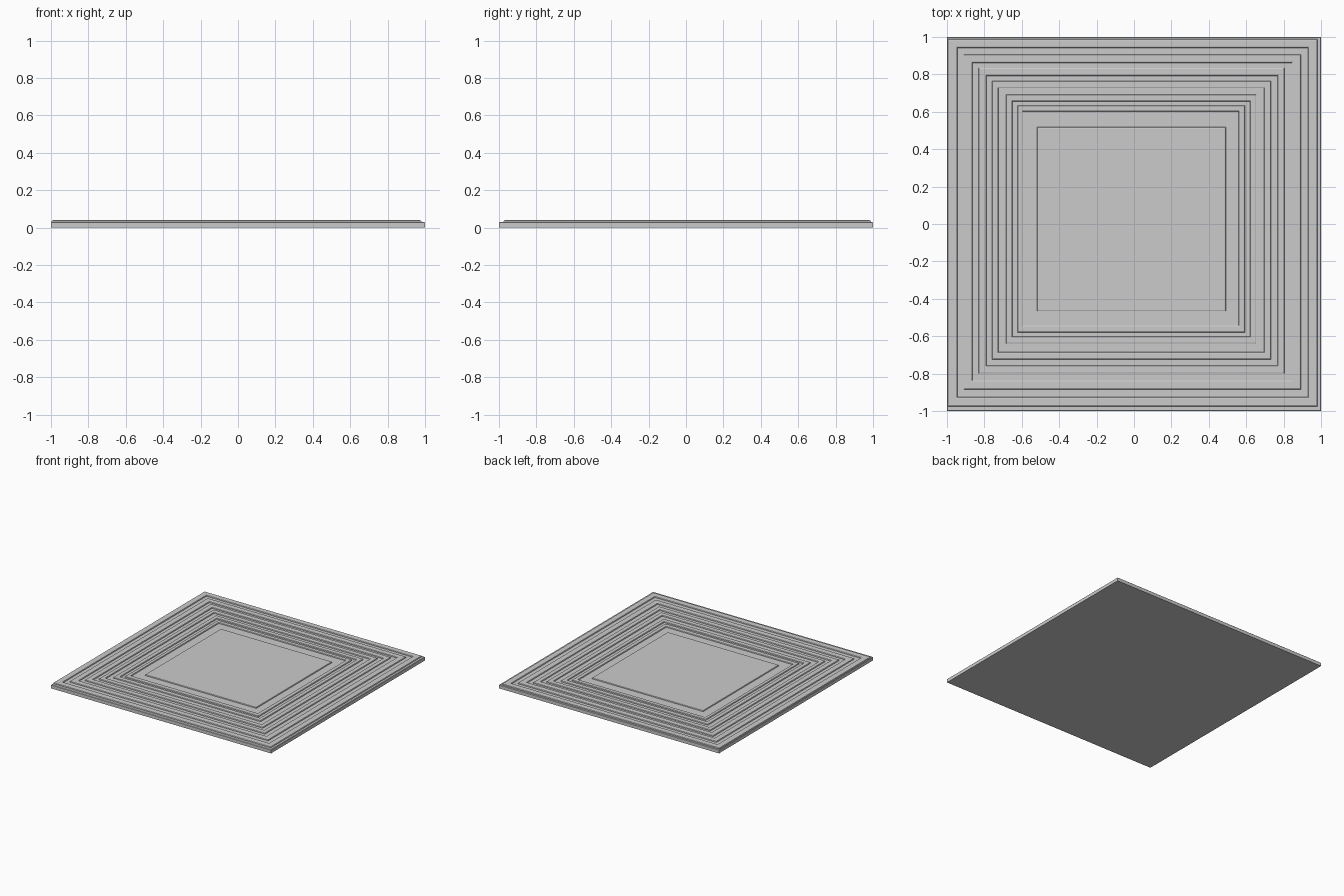
import bpy, bmesh

if "Cube" in bpy.data.objects:
    bpy.data.objects.remove(bpy.data.objects["Cube"])

BASE, TOP = 0.03, 0.04
# Rounded shoulder of a raised step: (inset, height)
SHOULDER = [(0, BASE), (0, 0.034), (0.002, 0.038), (0.007, TOP)]

# Ridges as outer and inner rectangles: (x min, x max, y min, y max)
RIDGES = [
    ((-0.996, 0.980, -0.975, 0.988), (-0.945, 0.930, -0.925, 0.941)),
    ((-0.910, 0.893, -0.884, 0.906), (-0.863, 0.844, -0.836, 0.861)),
    ((-0.832, 0.805, -0.800, 0.835), (-0.788, 0.768, -0.757, 0.791)),
    ((-0.758, 0.733, -0.724, 0.765), (-0.725, 0.695, -0.685, 0.726)),
    ((-0.685, 0.653, -0.640, 0.693), (-0.650, 0.620, -0.602, 0.656)),
    ((-0.623, 0.593, -0.579, 0.633), (-0.595, 0.560, -0.542, 0.601)),
]
CENTRE = (-0.518, 0.492, -0.466, 0.518)

bm = bmesh.new()


def loop(rect, z, inset=0.0):
    x0, x1, y0, y1 = rect
    x0, x1, y0, y1 = x0 + inset, x1 - inset, y0 + inset, y1 - inset
    return [bm.verts.new((x, y, z)) for x, y in ((x0, y0), (x1, y0), (x1, y1), (x0, y1))]


# Slab sides with a small eased top edge
slab = (-1, 1, -1, 1)
loops = [loop(slab, 0), loop(slab, 0.027), loop(slab, BASE, 0.003)]

# Stepped ridges, working inward
for outer, inner in RIDGES:
    loops += [loop(outer, z, d) for d, z in SHOULDER]
    loops += [loop(inner, z, -d) for d, z in reversed(SHOULDER)]

# Raised centre field
loops += [loop(CENTRE, z, d) for d, z in SHOULDER]

# Skin the nested loops and close both ends
for a, b in zip(loops, loops[1:]):
    for i in range(4):
        j = (i + 1) % 4
        bm.faces.new((a[i], a[j], b[j], b[i]))
bm.faces.new(loops[0][::-1])
bm.faces.new(loops[-1])
bmesh.ops.recalc_face_normals(bm, faces=bm.faces)

mesh = bpy.data.meshes.new("ridged_panel")
bm.to_mesh(mesh)
bm.free()
panel = bpy.data.objects.new("ridged_panel", mesh)
bpy.context.collection.objects.link(panel)
